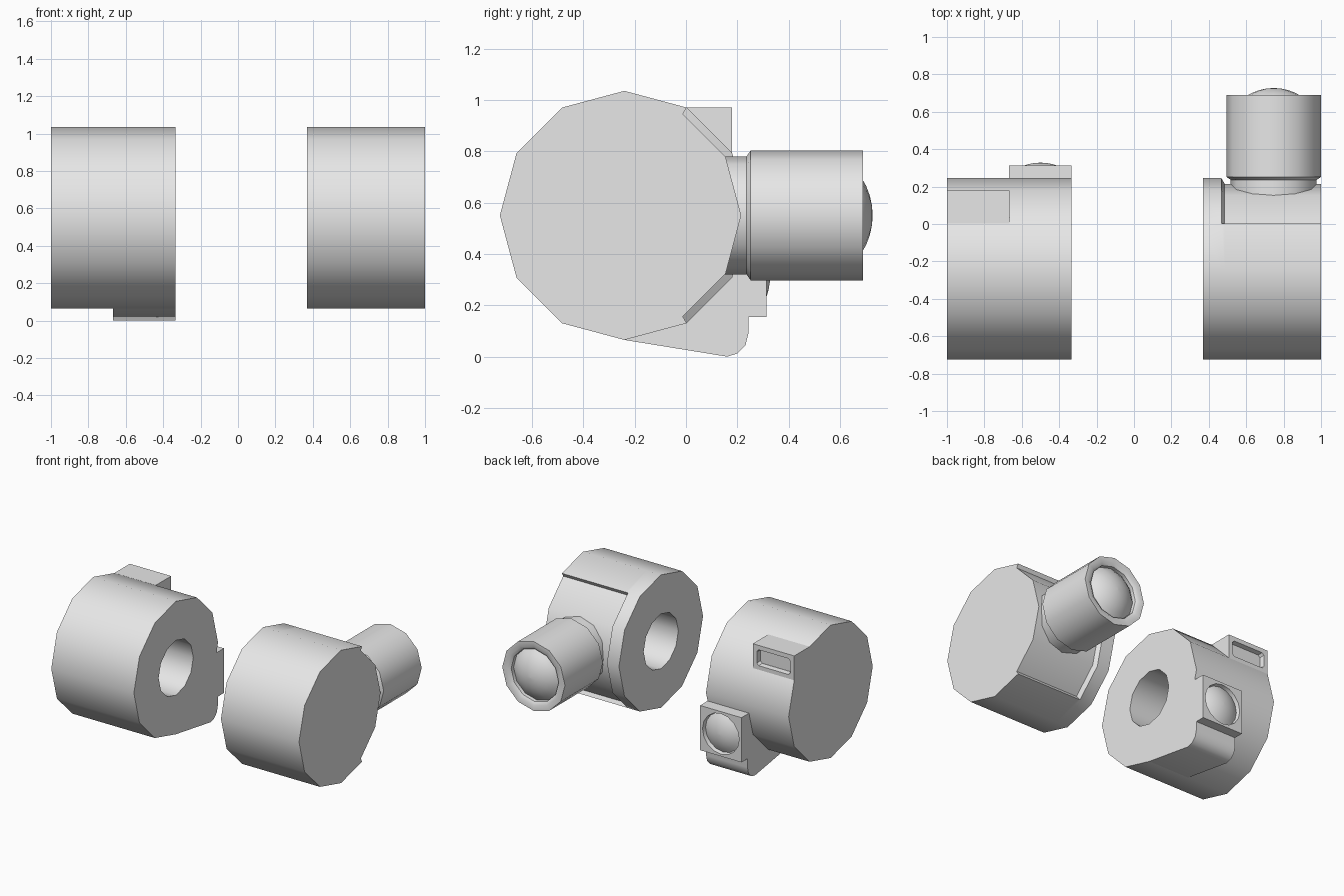
import bpy, bmesh, math

cube = bpy.data.objects.get("Cube")
if cube:
    bpy.data.objects.remove(cube, do_unlink=True)

grey = bpy.data.materials.new("light_grey")
grey.use_nodes = True
grey.diffuse_color = (0.8, 0.8, 0.8, 1)
grey.node_tree.nodes["Principled BSDF"].inputs["Base Color"].default_value = (0.8, 0.8, 0.8, 1)

CY, CZ, R = -0.24, 0.55, 0.485      # drum axis and radius


def loft(name, rings):
    """Skin a list of equal-length point rings, capping both ends."""
    bm = bmesh.new()
    rows = [[bm.verts.new(p) for p in ring] for ring in rings]
    n = len(rows[0])
    for a, b in zip(rows, rows[1:]):
        for i in range(n):
            j = (i + 1) % n
            bm.faces.new((a[i], a[j], b[j], b[i]))
    bm.faces.new(rows[0])
    bm.faces.new(rows[-1])
    bmesh.ops.remove_doubles(bm, verts=bm.verts, dist=0.0002)
    bmesh.ops.recalc_face_normals(bm, faces=bm.faces)
    mesh = bpy.data.meshes.new(name)
    bm.to_mesh(mesh)
    bm.free()
    obj = bpy.data.objects.new(name, mesh)
    bpy.context.collection.objects.link(obj)
    mesh.materials.append(grey)
    bpy.ops.object.select_all(action='DESELECT')
    obj.select_set(True)
    bpy.context.view_layer.objects.active = obj
    bpy.ops.object.shade_smooth_by_angle(angle=math.radians(35))
    return obj


def drum_ring(x, r, back_r=None):
    """Twelve-sided ring about the drum axis; back_r recesses the rear 120 degrees."""
    back_r = back_r or r
    spots = [(a, back_r) for a in range(-60, 61, 30)]
    spots += [(a, r) for a in range(60, 301, 30)]
    return [(x, CY + q * math.cos(math.radians(a)), CZ + q * math.sin(math.radians(a)))
            for a, q in spots]


def round_ring(cx, cz, y, r, n):
    return [(cx + r * math.cos(2 * math.pi * i / n), y, cz + r * math.sin(2 * math.pi * i / n))
            for i in range(n)]


def square_ring(cx, cz, y, hx, hz, n=16):
    """Points on a rectangle, matched to the points of a round ring."""
    pts = []
    for i in range(n):
        c, s = math.cos(2 * math.pi * i / n), math.sin(2 * math.pi * i / n)
        m = max(abs(c), abs(s))
        pts.append((cx + hx * c / m, y, cz + hz * s / m))
    return pts


def cut_rect(cx, cz, y, hx, hz, c=0.0):
    """Rectangle with corners cut by c."""
    pts = [(hx, hz - c), (hx - c, hz), (c - hx, hz), (-hx, hz - c),
           (-hx, c - hz), (c - hx, -hz), (hx - c, -hz), (hx, c - hz)]
    return [(cx + px, y, cz + pz) for px, pz in pts]


def dome(name, cx, cz, apex, base, r, n):
    """Shallow spherical lens facing +y."""
    h = apex - base
    big = (r * r + h * h) / (2 * h)
    rings = []
    for k in range(6):
        q = r * (1 - k / 5)
        rings.append(round_ring(cx, cz, apex - big + math.sqrt(big * big - q * q),
                                max(q, 0.002), n))
    return loft(name, rings)


# Left drum: recessed rear panel and a socket in the inner end
loft("left_drum", [
    drum_ring(0.77, 0.2), drum_ring(0.37, 0.2), drum_ring(0.37, R), drum_ring(0.467, R),
    drum_ring(0.485, R, 0.455), drum_ring(1.0, R, 0.455)])

# Right drum: plain, with a socket in the inner end
loft("right_drum", [
    drum_ring(-0.73, 0.2), drum_ring(-0.333, 0.2), drum_ring(-0.333, R), drum_ring(-1.0, R)])

# Barrel with neck, chamfered shoulder and hollow rim
barrel = [(0.05, 0.23), (0.236, 0.23), (0.252, 0.253), (0.69, 0.253),
          (0.69, 0.215), (0.675, 0.192), (0.63, 0.19)]
loft("barrel", [round_ring(0.747, CZ, y, r, 12) for y, r in barrel])
dome("barrel_lens", 0.747, CZ, 0.727, 0.65, 0.19, 12)

# Foot under the right drum
foot = [(-0.24, 0.065), (0.16, 0.0), (0.2, 0.012), (0.232, 0.045), (0.243, 0.09),
        (0.243, 0.45), (0.1, 0.45), (0.0, 0.2)]
loft("foot", [[(x, y, z) for y, z in foot] for x in (-0.667, -0.333)])

# Square lens housing behind the foot
LX, LZ = -0.5, 0.318
loft("lens_housing", [
    square_ring(LX, LZ, 0.05, 0.167, 0.163), square_ring(LX, LZ, 0.313, 0.167, 0.163),
    round_ring(LX, LZ, 0.313, 0.148, 16), round_ring(LX, LZ, 0.28, 0.142, 16)])
dome("housing_lens", LX, LZ, 0.328, 0.286, 0.142, 16)

# Viewing window box on top of the right drum
WX, WZ = -0.833, 0.88
loft("window_box", [
    cut_rect(WX, WZ, 0.0, 0.167, 0.09), cut_rect(WX, WZ, 0.18, 0.167, 0.09),
    cut_rect(WX, WZ, 0.18, 0.135, 0.058, 0.015), cut_rect(WX, WZ, 0.145, 0.13, 0.053, 0.015)])
